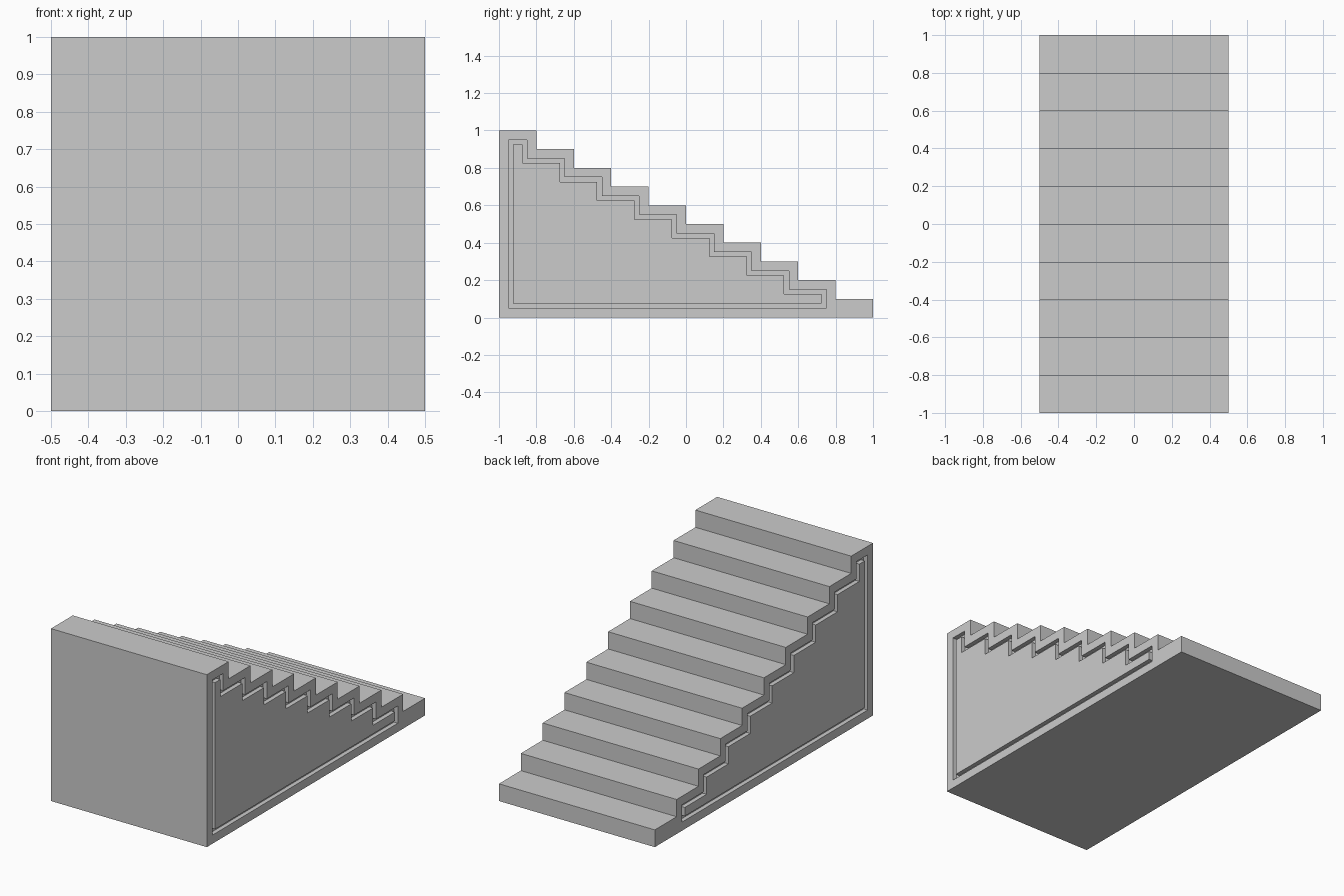
import bpy, bmesh

if "Cube" in bpy.data.objects:
    bpy.data.objects.remove(bpy.data.objects["Cube"])

STEPS, RUN, RISE, HALF = 10, 0.2, 0.1, 0.5
DEPTH = 0.025  # groove depth


def stair_profile(inset, steps):
    """(y, z) outline of the staircase side, moved inwards by inset."""
    pts = [(-1 + inset, inset), (-1 + inset, 1 - inset)]
    for i in range(steps):
        y = -1 + RUN * (i + 1) - inset
        pts.append((y, 1 - RISE * i - inset))
        pts.append((y, 1 - RISE * (i + 1) - inset if i < steps - 1 else inset))
    return pts


def prism(name, profile, x0, x1):
    bm = bmesh.new()
    face = bm.faces.new([bm.verts.new((x0, y, z)) for y, z in profile])
    ext = bmesh.ops.extrude_face_region(bm, geom=[face])
    verts = [g for g in ext["geom"] if isinstance(g, bmesh.types.BMVert)]
    bmesh.ops.translate(bm, verts=verts, vec=(x1 - x0, 0, 0))
    bmesh.ops.recalc_face_normals(bm, faces=bm.faces)
    mesh = bpy.data.meshes.new(name)
    bm.to_mesh(mesh)
    bm.free()
    obj = bpy.data.objects.new(name, mesh)
    bpy.context.collection.objects.link(obj)
    return obj


def groove_ring(name, x0, x1):
    """Closed band between two inset outlines, used to cut the groove."""
    outer, inner = stair_profile(0.05, STEPS - 1), stair_profile(0.075, STEPS - 1)
    bm = bmesh.new()
    loops = [[bm.verts.new((x, y, z)) for y, z in p]
             for x, p in ((x0, outer), (x1, outer), (x1, inner), (x0, inner))]
    n = len(outer)
    for k in range(4):
        a, b = loops[k], loops[(k + 1) % 4]
        for i in range(n):
            j = (i + 1) % n
            bm.faces.new((a[i], a[j], b[j], b[i]))
    bmesh.ops.recalc_face_normals(bm, faces=bm.faces)
    mesh = bpy.data.meshes.new(name)
    bm.to_mesh(mesh)
    bm.free()
    obj = bpy.data.objects.new(name, mesh)
    bpy.context.collection.objects.link(obj)
    obj.hide_render = True
    obj.hide_set(True)
    return obj


# Solid staircase
stairs = prism("staircase", stair_profile(0, STEPS), -HALF, HALF)

# Decorative groove on both sides
for side, s in (("left", -1), ("right", 1)):
    cutter = groove_ring(f"{side}_groove_cutter", s * (HALF - DEPTH), s * (HALF + 0.05))
    mod = stairs.modifiers.new(f"{side}_groove", 'BOOLEAN')
    mod.operation = 'DIFFERENCE'
    mod.solver = 'EXACT'
    mod.object = cutter
